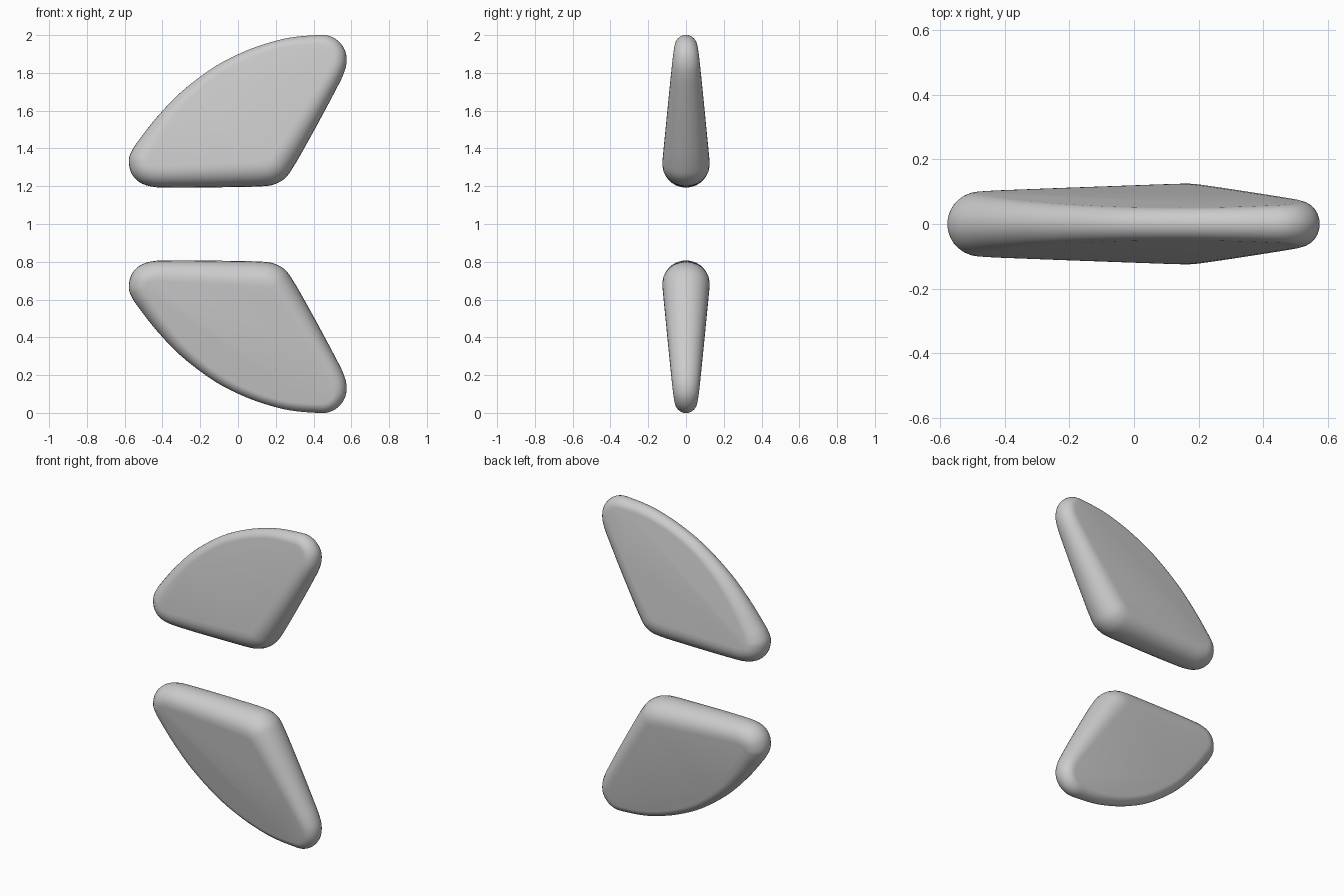
import bpy, bmesh, math
from mathutils import Vector

if "Cube" in bpy.data.objects:
    bpy.data.objects.remove(bpy.data.objects["Cube"])

# Side outline of the upper fin (x, z), counter-clockwise from the lower left
OUTLINE = [(-0.578, 1.34), (-0.565, 1.27), (-0.52, 1.22), (-0.45, 1.197), (-0.36, 1.193),
           (-0.2, 1.193), (0.0, 1.196), (0.12, 1.199), (0.19, 1.209), (0.25, 1.243),
           (0.295, 1.305), (0.35, 1.4), (0.43, 1.545), (0.51, 1.695), (0.555, 1.785),
           (0.574, 1.85), (0.568, 1.915), (0.53, 1.97), (0.47, 1.999), (0.39, 1.998),
           (0.3, 1.99), (0.2, 1.97), (0.05, 1.92), (-0.12, 1.835), (-0.3, 1.7),
           (-0.43, 1.565), (-0.52, 1.45), (-0.558, 1.395)]


def smooth_loop(pts, steps=4):
    """Closed Catmull-Rom curve through the points."""
    pts = [Vector(p) for p in pts]
    n, out = len(pts), []
    for i in range(n):
        a, b, c, d = (pts[(i + k) % n] for k in (-1, 0, 1, 2))
        for s in range(steps):
            t = s / steps
            out.append(0.5 * (2 * b + (c - a) * t + (2 * a - 5 * b + 4 * c - d) * t * t
                              + (3 * b - a - 3 * c + d) * t ** 3))
    return out


def half_thickness(x, z):
    # Thickest at the inner corner, tapering to the curved edge
    return 0.131 + 0.043 * (x - 0.2) - 0.128 * (z - 1.3)


def build_fin(name, side):
    loop = smooth_loop(OUTLINE)
    n = len(loop)
    inward = []
    for i in range(n):
        t = (loop[(i + 2) % n] - loop[i - 2]).normalized()
        inward.append(Vector((-t.y, t.x)))
    bm = bmesh.new()
    rings, steps = [], 7
    # Rounded rim swept from the back face over the edge to the front face
    for k in range(-steps, steps + 1):
        a = k / steps * math.pi / 2
        ring = []
        for p, m in zip(loop, inward):
            r = 0.95 * half_thickness(p.x, p.y)
            q = p + m * r * (1 - math.cos(a))
            y = half_thickness(q.x, q.y) * math.sin(a)
            ring.append(bm.verts.new((q.x, y, 1 + side * (q.y - 1))))
        rings.append(ring)
    for r0, r1 in zip(rings, rings[1:]):
        for i in range(n):
            j = (i + 1) % n
            bm.faces.new((r0[i], r0[j], r1[j], r1[i]))
    # Broad flat sides
    bm.faces.new(rings[0])
    bm.faces.new(rings[-1])
    bmesh.ops.recalc_face_normals(bm, faces=bm.faces)
    for f in bm.faces:
        f.smooth = True
    mesh = bpy.data.meshes.new(name)
    bm.to_mesh(mesh)
    bm.free()
    bpy.context.collection.objects.link(bpy.data.objects.new(name, mesh))


build_fin("upper_fin", 1)
build_fin("lower_fin", -1)
